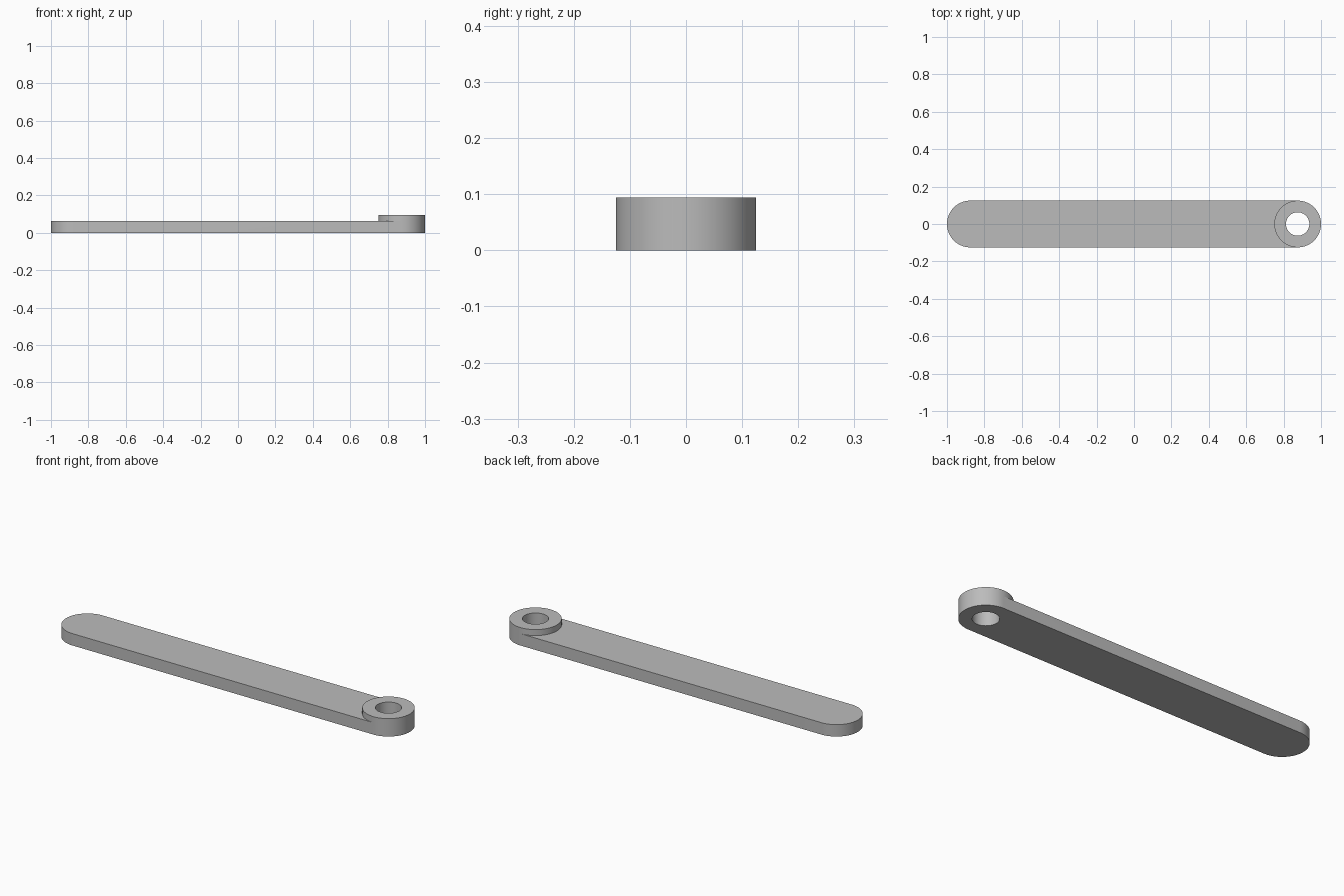
import bpy, bmesh, math

cube = bpy.data.objects.get("Cube")
if cube:
    bpy.data.objects.remove(cube, do_unlink=True)

HALF = 32                     # segments per half circle
RADIUS, HOLE = 0.125, 0.0625
PIVOT = 1 - RADIUS
ARM_TOP, BOSS_TOP = 0.0625, 0.094

grey = bpy.data.materials.new("plain grey")
grey.use_nodes = True
colour = (0.5, 0.5, 0.5, 1)
grey.diffuse_color = colour
grey.node_tree.nodes["Principled BSDF"].inputs["Base Color"].default_value = colour

bm = bmesh.new()


def arc(cx, r, z, start, turns=1):
    """Vertices along `turns` half circles, counter-clockwise from angle start."""
    return [bm.verts.new((cx + r * math.cos(start + math.pi * i / HALF),
                          r * math.sin(start + math.pi * i / HALF), z))
            for i in range(HALF * turns + 1)]


def strip(a, b):
    """Quads joining two matching rows of vertices."""
    for i in range(len(a) - 1):
        bm.faces.new((a[i], a[i + 1], b[i + 1], b[i]))


def outline(z):
    """Rounded bar outline, closed."""
    verts = arc(PIVOT, RADIUS, z, -math.pi / 2) + arc(-PIVOT, RADIUS, z, math.pi / 2)
    return verts + verts[:1]


DOWN, UP = -math.pi / 2, math.pi / 2

# Side wall of the arm
strip(outline(0), outline(ARM_TOP))

# Arm top, cut around the boss
bm.faces.new(arc(-PIVOT, RADIUS, ARM_TOP, UP) + arc(PIVOT, RADIUS, ARM_TOP, UP)[::-1])

# Underside, with the pivot hole left open
bm.faces.new(arc(-PIVOT, RADIUS, 0, UP) + [bm.verts.new((PIVOT, -RADIUS, 0))]
             + arc(PIVOT, HOLE, 0, UP)[::-1] + [bm.verts.new((PIVOT, RADIUS, 0))])
strip(arc(PIVOT, RADIUS, 0, DOWN), arc(PIVOT, HOLE, 0, DOWN))

# Raised boss: outer wall, top ring and hole wall
strip(arc(PIVOT, RADIUS, ARM_TOP, DOWN, 2), arc(PIVOT, RADIUS, BOSS_TOP, DOWN, 2))
strip(arc(PIVOT, RADIUS, BOSS_TOP, DOWN, 2), arc(PIVOT, HOLE, BOSS_TOP, DOWN, 2))
strip(arc(PIVOT, HOLE, 0, DOWN, 2), arc(PIVOT, HOLE, BOSS_TOP, DOWN, 2))

bmesh.ops.remove_doubles(bm, verts=bm.verts[:], dist=1e-5)
bmesh.ops.recalc_face_normals(bm, faces=bm.faces[:])

mesh = bpy.data.meshes.new("lever_arm")
bm.to_mesh(mesh)
bm.free()
mesh.materials.append(grey)
arm = bpy.data.objects.new("lever_arm", mesh)
bpy.context.collection.objects.link(arm)

# Smooth round walls, sharp rims
bpy.ops.object.select_all(action="DESELECT")
arm.select_set(True)
bpy.context.view_layer.objects.active = arm
bpy.ops.object.shade_smooth_by_angle(angle=math.radians(30))
